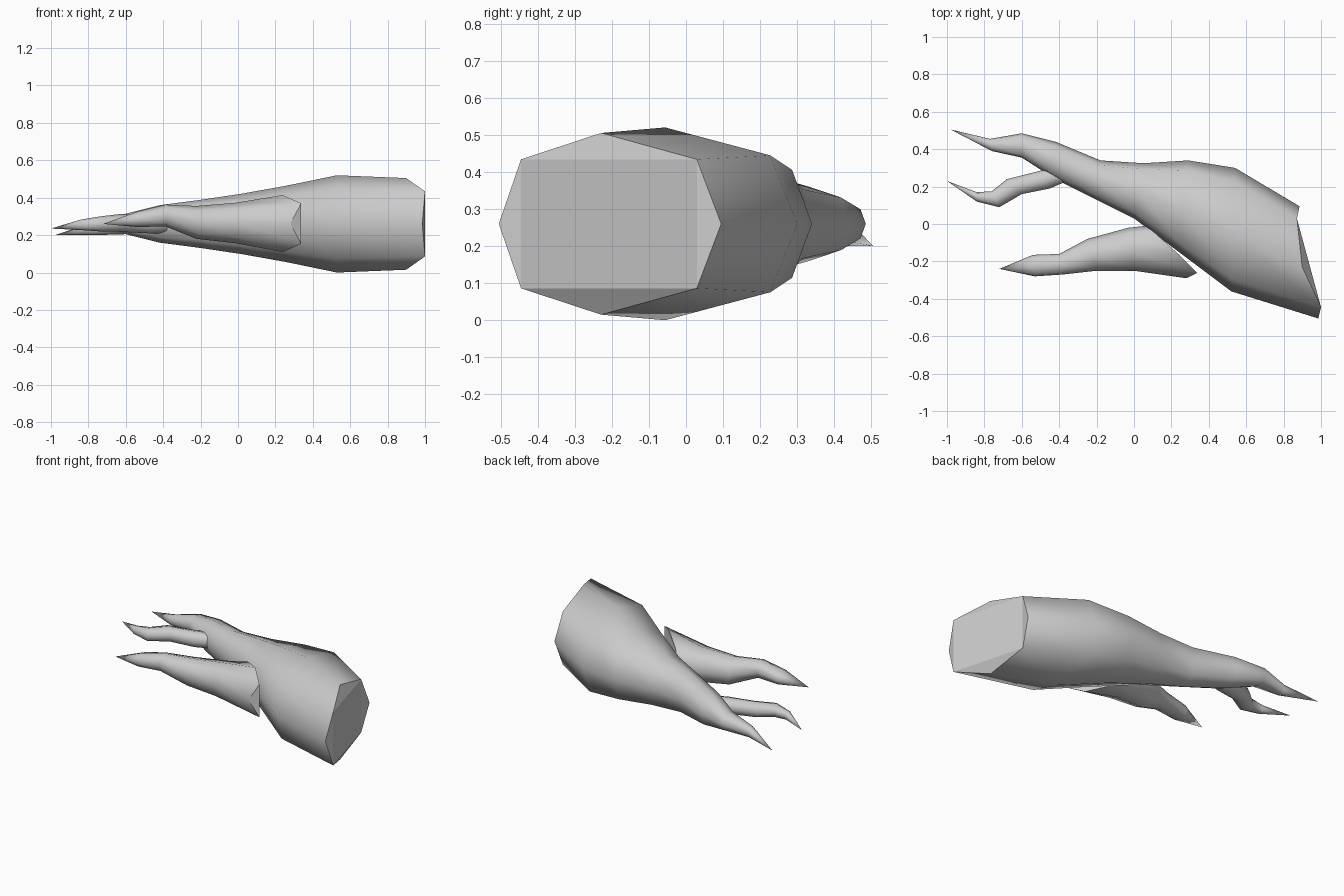
import bpy, bmesh
from mathutils import Vector

old = bpy.data.objects.get("Cube")
if old:
    bpy.data.objects.remove(old, do_unlink=True)

grey = bpy.data.materials.new("plain grey")
grey.use_nodes = True
colour = (0.6, 0.6, 0.6, 1)
grey.diffuse_color = colour
grey.node_tree.nodes["Principled BSDF"].inputs["Base Color"].default_value = colour

# Half outline of the eight-sided section: fraction across, relative height
ACROSS = (0, 0.1, 0.46, 0.89, 1)
HEIGHT = (0, 0.71, 1, 0.71, 0)


def limb(name, rings, tip, shifts):
    """Tapering limb: rings are (near x, near y, far x, far y, z, half height)."""
    bm = bmesh.new()
    loops = []
    for n, (ax, ay, bx, by, z, h) in enumerate(rings):
        near, far = Vector((ax, ay, z)), Vector((bx, by, z))
        order = [(i, 1) for i in range(5)] + [(i, -1) for i in (3, 2, 1)]
        loop = []
        for i, side in order:
            p = near.lerp(far, ACROSS[i])
            p.z += side * h * HEIGHT[i]
            if n == 0:
                p.x += shifts[i]
            loop.append(bm.verts.new(p))
        loops.append(loop)
    # Side walls
    for a, b in zip(loops, loops[1:]):
        for i in range(8):
            j = (i + 1) % 8
            bm.faces.new((a[i], a[j], b[j], b[i])).smooth = True
    # Pointed tip
    end = bm.verts.new(tip)
    last = loops[-1]
    for i in range(8):
        bm.faces.new((last[i], last[(i + 1) % 8], end)).smooth = True
    # Faceted cut end
    c = loops[0]
    for ids in ((1, 2, 3), (5, 6, 7), (7, 0, 1), (3, 4, 5), (1, 3, 5, 7)):
        bm.faces.new([c[i] for i in ids])
    bmesh.ops.recalc_face_normals(bm, faces=bm.faces)
    mesh = bpy.data.meshes.new(name)
    bm.to_mesh(mesh)
    bm.free()
    mesh.materials.append(grey)
    obj = bpy.data.objects.new(name, mesh)
    bpy.context.collection.objects.link(obj)


# Thick trunk running into the longest prong
limb("trunk", [
    (0.985, -0.505, 0.885, 0.095, 0.26, 0.245),
    (0.52, -0.36, 0.54, 0.30, 0.26, 0.26),
    (0.24, -0.15, 0.29, 0.34, 0.26, 0.205),
    (0.0, 0.03, 0.05, 0.325, 0.26, 0.162),
    (-0.2, 0.13, -0.18, 0.34, 0.26, 0.13),
    (-0.42, 0.24, -0.42, 0.44, 0.26, 0.1),
    (-0.6, 0.355, -0.6, 0.485, 0.26, 0.055),
    (-0.76, 0.39, -0.77, 0.455, 0.235, 0.035),
], (-0.98, 0.505, 0.2), (0, 0.025, -0.04, -0.025, 0))

# Small crooked inner prong
limb("inner_prong", [
    (-0.38, 0.22, -0.38, 0.32, 0.26, 0.05),
    (-0.45, 0.19, -0.52, 0.28, 0.26, 0.05),
    (-0.6, 0.16, -0.68, 0.24, 0.265, 0.047),
    (-0.72, 0.09, -0.76, 0.175, 0.26, 0.04),
    (-0.84, 0.12, -0.84, 0.17, 0.255, 0.028),
], (-1.0, 0.23, 0.235), (0, 0, 0, 0, 0))

# Separate front prong budding from the side of the trunk
limb("front_prong", [
    (0.28, -0.29, 0.06, -0.01, 0.262, 0.152),
    (0.0, -0.25, -0.03, -0.02, 0.265, 0.108),
    (-0.2, -0.25, -0.25, -0.08, 0.268, 0.088),
    (-0.38, -0.27, -0.4, -0.16, 0.305, 0.058),
    (-0.53, -0.28, -0.54, -0.165, 0.285, 0.042),
], (-0.72, -0.24, 0.26), (0, 0.08, 0.06, 0.02, 0))
